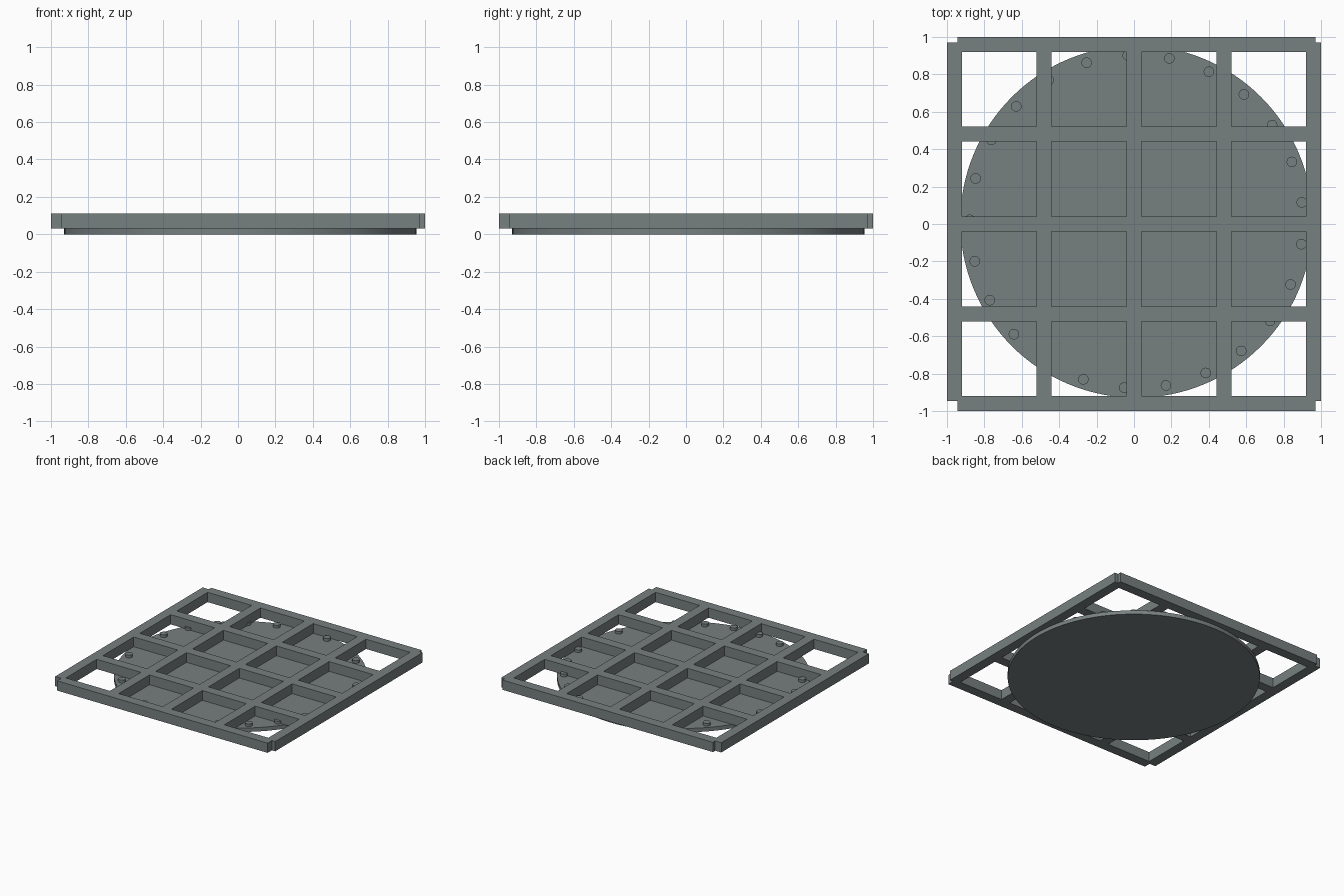
import bpy, bmesh, math

if "Cube" in bpy.data.objects:
    bpy.data.objects.remove(bpy.data.objects["Cube"])

steel = bpy.data.materials.new("steel_grey")
steel.diffuse_color = (0.185, 0.214, 0.214, 1)
steel.use_nodes = True
steel.node_tree.nodes["Principled BSDF"].inputs["Base Color"].default_value = steel.diffuse_color

BASE_TOP, GRID_TOP = 0.032, 0.112
CENTRE = 0.013          # disc sits slightly off the frame's middle


def finish(bm, name):
    bmesh.ops.recalc_face_normals(bm, faces=bm.faces)
    mesh = bpy.data.meshes.new(name)
    bm.to_mesh(mesh)
    bm.free()
    mesh.materials.append(steel)
    obj = bpy.data.objects.new(name, mesh)
    bpy.context.collection.objects.link(obj)
    return obj


def cylinder(name, x, y, z0, z1, radius, sides):
    bpy.ops.mesh.primitive_cylinder_add(vertices=sides, radius=radius, depth=z1 - z0,
                                        location=(x, y, (z0 + z1) / 2))
    obj = bpy.context.object
    obj.name = name
    obj.data.materials.append(steel)
    bpy.ops.object.shade_smooth_by_angle(angle=math.radians(40))
    return obj


# Round base plate
cylinder("base_disc", CENTRE, CENTRE, 0, BASE_TOP, 0.942, 128)

# Ring of bolts on the plate
BOLTS = 25
for i in range(BOLTS):
    a = math.radians(6.6) + i * math.tau / BOLTS
    cylinder(f"bolt_{i + 1}", CENTRE + 0.89 * math.cos(a), CENTRE + 0.89 * math.sin(a),
             BASE_TOP - 0.005, 0.054, 0.028, 24)

# Square lattice: bars with open cells between them and notched corners
lines = [-1, -0.945, -0.92, -0.52, -0.44, -0.04, 0.04, 0.44, 0.52, 0.92, 0.97, 1]
open_spans = {2, 4, 6, 8}
end_spans = {0, len(lines) - 2}
bm = bmesh.new()
grid = [[bm.verts.new((x, y, BASE_TOP)) for y in lines] for x in lines]
for i in range(len(lines) - 1):
    for j in range(len(lines) - 1):
        hole = i in open_spans and j in open_spans
        notch = i in end_spans and j in end_spans
        if not hole and not notch:
            bm.faces.new((grid[i][j], grid[i + 1][j], grid[i + 1][j + 1], grid[i][j + 1]))
bmesh.ops.delete(bm, geom=[v for v in bm.verts if not v.link_faces], context='VERTS')
result = bmesh.ops.extrude_face_region(bm, geom=bm.faces[:], use_keep_orig=True)
top = [g for g in result["geom"] if isinstance(g, bmesh.types.BMVert)]
bmesh.ops.translate(bm, verts=top, vec=(0, 0, GRID_TOP - BASE_TOP))
finish(bm, "lattice_frame")
